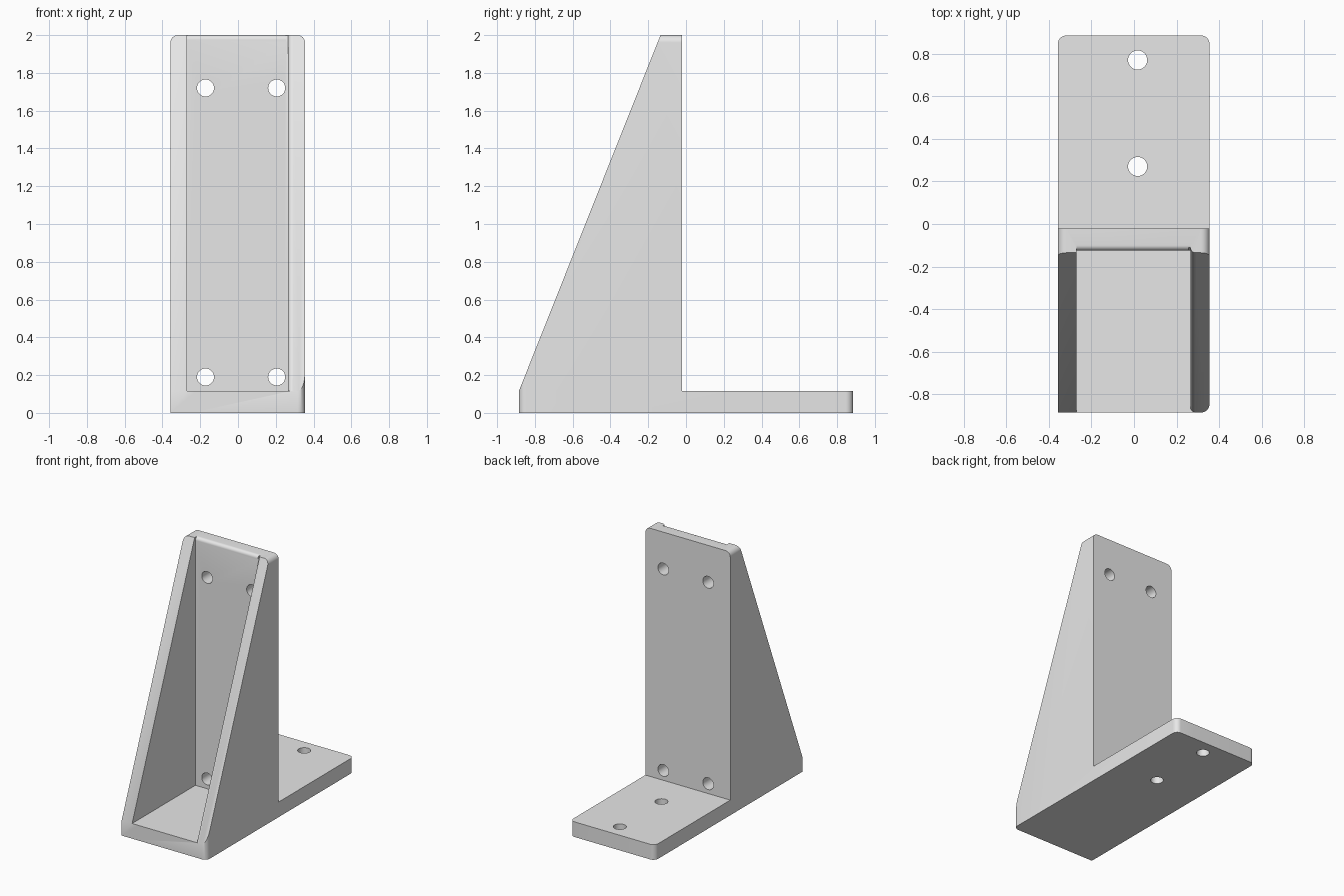
import bpy, bmesh
from math import sin, cos, pi, radians
from mathutils import Vector

cube = bpy.data.objects.get("Cube")
if cube:
    bpy.data.objects.remove(cube, do_unlink=True)

# Main sizes
LEFT, RIGHT = -0.358, 0.355
FRONT, BACK, TOP = -0.885, 0.885, 2.0
BASE = 0.115
WALL_FRONT, WALL_BACK = -0.125, -0.02
IN_LEFT, IN_RIGHT = -0.27, 0.265
SLOPE_TOP = -0.135
R, FILLET, HOLE = 0.04, 0.025, 0.045

grey = bpy.data.materials.new("grey metal")
grey.use_nodes = True
colour = (0.8, 0.8, 0.8, 1)
grey.diffuse_color = colour
grey.node_tree.nodes["Principled BSDF"].inputs["Base Color"].default_value = colour


def arc(cx, cy, r, start, end, steps=8):
    """Points on an arc, angles in degrees."""
    angles = [radians(start + (end - start) * i / steps) for i in range(steps + 1)]
    return [(cx + r * cos(a), cy + r * sin(a)) for a in angles]


def prism(name, points, direction):
    """Closed outline of 3D points swept along a direction."""
    bm = bmesh.new()
    face = bm.faces.new([bm.verts.new(p) for p in points])
    swept = bmesh.ops.extrude_face_region(bm, geom=[face], use_keep_orig=True)
    verts = [g for g in swept["geom"] if isinstance(g, bmesh.types.BMVert)]
    bmesh.ops.translate(bm, verts=verts, vec=Vector(direction))
    bmesh.ops.recalc_face_normals(bm, faces=bm.faces)
    mesh = bpy.data.meshes.new(name)
    bm.to_mesh(mesh)
    bm.free()
    mesh.materials.append(grey)
    obj = bpy.data.objects.new(name, mesh)
    bpy.context.collection.objects.link(obj)
    return obj


def combine(target, tool, operation):
    """Apply a boolean and remove the tool."""
    tool.hide_render = True
    mod = target.modifiers.new("shape", 'BOOLEAN')
    mod.object, mod.operation, mod.solver = tool, operation, 'EXACT'
    bpy.context.view_layer.objects.active = target
    bpy.ops.object.modifier_apply(modifier=mod.name)
    bpy.data.objects.remove(tool, do_unlink=True)


# Side profile swept across the width
side = [(FRONT, 0), (BACK, 0), (BACK, BASE), (WALL_BACK, BASE),
        (WALL_BACK, TOP), (SLOPE_TOP, TOP), (FRONT, BASE)]
bracket = prism("angle_bracket", [(LEFT, y, z) for y, z in side], (RIGHT - LEFT, 0, 0))

# Rounded plan outline: both back corners and the front left corner
plan = ([(LEFT, FRONT)] + arc(RIGHT - R, FRONT + R, R, -90, 0)
        + arc(RIGHT - R, BACK - R, R, 0, 90) + arc(LEFT + R, BACK - R, R, 90, 180))
combine(bracket, prism("plan_outline", [(x, y, -0.5) for x, y in plan], (0, 0, 3)), 'INTERSECT')

# Rounded upper corners of the upright
face_on = ([(LEFT, -0.5), (RIGHT, -0.5)] + arc(RIGHT - R, TOP - R, R, 0, 90)
           + arc(LEFT + R, TOP - R, R, 90, 180))
combine(bracket, prism("front_outline", [(x, -1, z) for x, z in face_on], (0, 2, 0)), 'INTERSECT')

# Pocket between the two ribs
pocket = [(IN_LEFT, -1.2), (IN_RIGHT, -1.2), (IN_RIGHT, WALL_FRONT), (IN_LEFT, WALL_FRONT)]
combine(bracket, prism("pocket", [(x, y, BASE) for x, y in pocket], (0, 0, 3)), 'DIFFERENCE')

# Rounded inner edge along the left rib
edge = ([(IN_RIGHT - 0.01, FRONT - 0.1), (IN_RIGHT - 0.01, FRONT + FILLET)]
        + arc(IN_RIGHT + FILLET, FRONT + FILLET, FILLET, 180, 270)
        + [(IN_RIGHT + FILLET, FRONT - 0.1)])
slope = Vector((0, SLOPE_TOP - FRONT, TOP - BASE)) * 1.1
combine(bracket, prism("rib_rounding", [(x, y, BASE) for x, y in edge], slope), 'DIFFERENCE')

# Rounded front edge on top of the upright
edge = ([(WALL_FRONT - 0.05, TOP + 0.05), (WALL_FRONT - 0.05, TOP - FILLET)]
        + arc(WALL_FRONT + FILLET, TOP - FILLET, FILLET, 180, 90)
        + [(WALL_FRONT + FILLET, TOP + 0.05)])
combine(bracket, prism("wall_rounding", [(IN_LEFT, y, z) for y, z in edge],
                       (IN_RIGHT - IN_LEFT, 0, 0)), 'DIFFERENCE')

# Screw holes through the upright and the foot
for x in (-0.172, 0.205):
    for z in (0.19, 1.72):
        ring = arc(x, z, HOLE, 0, 360, 32)[:-1]
        combine(bracket, prism("wall_hole", [(a, -0.3, b) for a, b in ring], (0, 0.5, 0)), 'DIFFERENCE')
for y in (0.27, 0.77):
    ring = arc(0.017, y, HOLE, 0, 360, 32)[:-1]
    combine(bracket, prism("foot_hole", [(a, b, -0.1) for a, b in ring], (0, 0, 0.4)), 'DIFFERENCE')

bpy.ops.object.select_all(action='DESELECT')
bracket.select_set(True)
bpy.context.view_layer.objects.active = bracket
bpy.ops.object.shade_smooth_by_angle(angle=radians(30))
